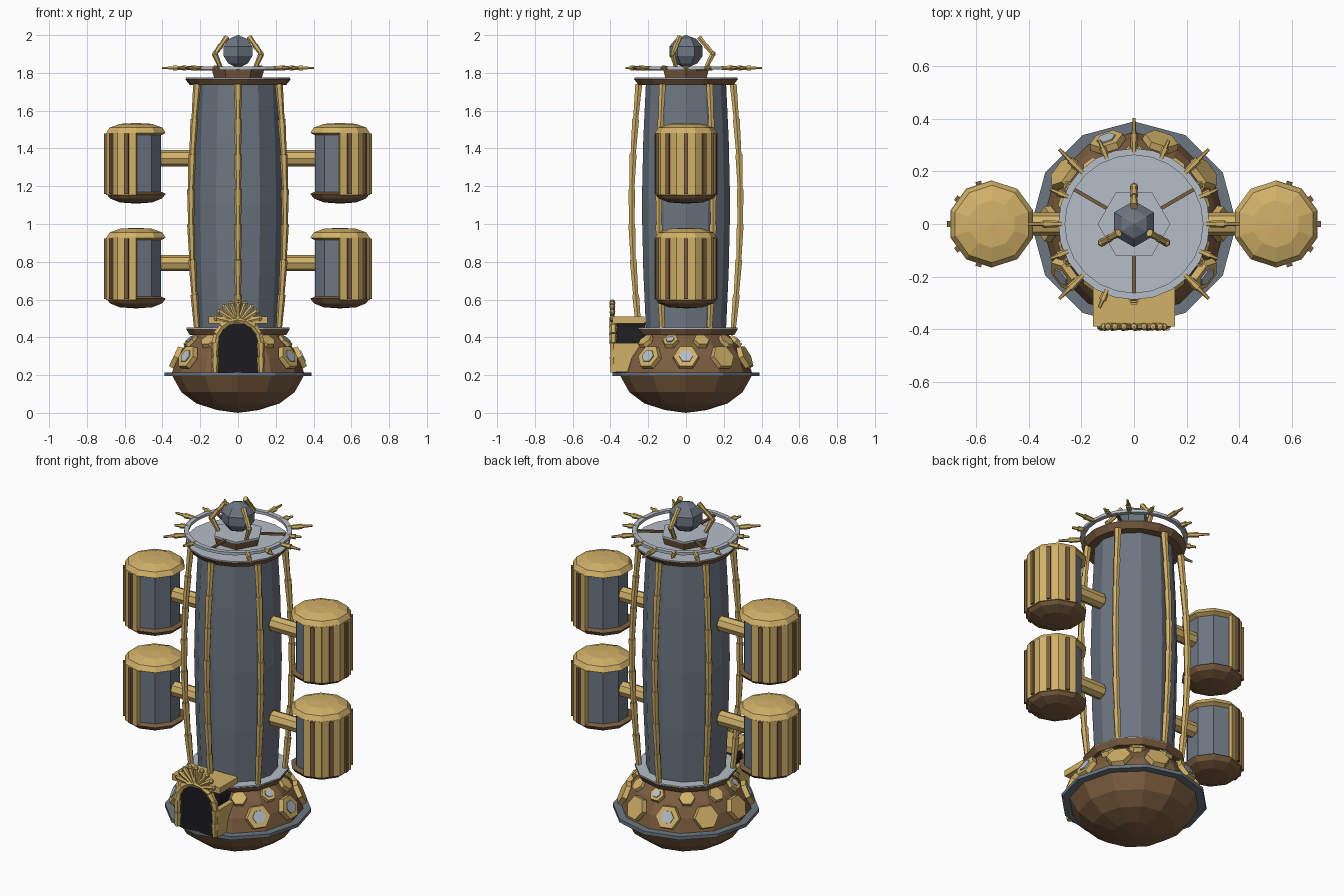
import bpy, bmesh
from math import sin, cos, pi, radians
from mathutils import Matrix, Vector

if "Cube" in bpy.data.objects:
    bpy.data.objects.remove(bpy.data.objects["Cube"])


def material(name, rgb):
    m = bpy.data.materials.new(name)
    m.diffuse_color = (*rgb, 1)
    m.use_nodes = True
    m.node_tree.nodes["Principled BSDF"].inputs["Base Color"].default_value = m.diffuse_color
    return m


GOLD = material("gold", (0.64, 0.44, 0.14))
BROWN = material("brown", (0.20, 0.11, 0.05))
SLATE = material("slate", (0.15, 0.18, 0.22))
PALE = material("pale_grey", (0.46, 0.51, 0.57))
DARK = material("dark", (0.012, 0.012, 0.014))
T, I = Matrix.Translation, Matrix.Identity(4)


def R(deg, axis='Z'):
    return Matrix.Rotation(radians(deg), 4, axis)


def polar(r, deg, z):
    return (r * cos(radians(deg)), r * sin(radians(deg)), z)


def lathe(bm, prof, n=12, mat=I, phase=0, closed=False):
    """Revolve (radius, z) points into an n-sided solid."""
    rings = [[bm.verts.new(mat @ Vector(polar(r, phase + 360 * i / n, z)))
              for i in range(n if r > 0 else 1)] for r, z in prof]
    pairs = list(zip(rings, rings[1:])) + ([(rings[-1], rings[0])] if closed else [])
    for a, b in pairs:
        for i in range(n):
            j = (i + 1) % n
            f = [a[i % len(a)], a[j % len(a)], b[j % len(b)], b[i % len(b)]]
            bm.faces.new(list(dict.fromkeys(f)))
    if not closed:
        for cap in (rings[0], rings[-1]):
            if len(cap) > 2:
                bm.faces.new(cap)


def rod(bm, a, b, r, n=6, r2=None):
    a, b = Vector(a), Vector(b)
    d = b - a
    m = T(a) @ d.to_track_quat('Z', 'Y').to_matrix().to_4x4()
    lathe(bm, [(r, 0), (r if r2 is None else r2, d.length)], n, m)


def bamboo(bm, pts, r):
    """Jointed cane: each segment flares at its upper end."""
    for a, b in zip(pts, pts[1:]):
        rod(bm, a, b, r * 0.82, 6, r * 1.1)


def box(bm, size, mat):
    bmesh.ops.create_cube(bm, size=1, matrix=mat @ Matrix.Diagonal((*size, 1)))


def ball(bm, p, r):
    bmesh.ops.create_uvsphere(bm, u_segments=6, v_segments=4, radius=r, matrix=T(p))


def part(name, colour, build):
    bm = bmesh.new()
    build(bm)
    bmesh.ops.recalc_face_normals(bm, faces=bm.faces)
    me = bpy.data.meshes.new(name)
    bm.to_mesh(me)
    bm.free()
    me.materials.append(colour)
    bpy.context.collection.objects.link(bpy.data.objects.new(name, me))


def turned(name, colour, prof, n=12, **kw):
    part(name, colour, lambda bm: lathe(bm, prof, n, **kw))


# Base and tower
turned("base_bowl", BROWN, [(0, 0), (0.11, 0.015), (0.22, 0.05), (0.30, 0.11), (0.35, 0.20)])
turned("base_rim", SLATE, [(0.39, 0.195), (0.39, 0.215)])
turned("base_dome", BROWN, [(0.35, 0.21), (0.325, 0.29), (0.28, 0.36), (0.22, 0.42)])
turned("lower_collar", BROWN, [(0.255, 0.412), (0.275, 0.445)])
turned("lower_collar_top", PALE, [(0.272, 0.445), (0.272, 0.452)])
turned("tower_core", SLATE, [(0.212, 0.44), (0.226, 0.75), (0.234, 1.1), (0.226, 1.45), (0.212, 1.75)])
turned("upper_collar", BROWN, [(0.255, 1.735), (0.28, 1.768)], 18)
turned("upper_collar_top", PALE, [(0.276, 1.768), (0.276, 1.775)], 18)


# Six bowed canes around the tower
def canes(bm):
    for k in range(6):
        pts = [polar(0.25 + 0.038 * sin(pi * i / 7), 30 + 60 * k, 0.44 + 1.3 * i / 7) for i in range(8)]
        bamboo(bm, pts, 0.019)


part("tower_canes", GOLD, canes)


# Hexagonal plates, two rows, gap left at the door
def plate(bm, a, r, z, tilt, size, lift):
    lathe(bm, [(size, -0.015), (size * 0.94, lift)], 6,
          R(a) @ T((r, 0, z)) @ R(tilt, 'Y'), 90)


def gold_plates(bm):
    for k in range(10):
        if k not in (7, 8):
            plate(bm, 36 * k, 0.33, 0.295, 65, 0.07, 0.012)
        if k != 7:
            plate(bm, 36 * k + 18, 0.262, 0.38, 42, 0.045, 0.012)


def plate_windows(bm):
    for k in (0, 3, 6, 9):
        plate(bm, 36 * k, 0.33, 0.295, 65, 0.039, 0.018)
    for k in (2, 5, 9):
        plate(bm, 36 * k + 18, 0.262, 0.38, 42, 0.025, 0.018)


part("dome_plates", GOLD, gold_plates)
part("dome_plate_windows", PALE, plate_windows)


# Doorway
def door_void(bm):
    outline = [(-0.108, 0.21), (0.108, 0.21)] + \
              [(0.108 * cos(pi * i / 10), 0.37 + 0.108 * sin(pi * i / 10)) for i in range(11)]
    f = bm.faces.new([bm.verts.new((x, -0.385, z)) for x, z in outline])
    ext = bmesh.ops.extrude_face_region(bm, geom=[f])
    bmesh.ops.translate(bm, vec=(0, 0.17, 0), verts=[v for v in ext['geom'] if isinstance(v, bmesh.types.BMVert)])
    bm.faces.new([v for v in bm.verts if v.co.y < -0.38]) if not f.is_valid else None


def door_frame(bm):
    box(bm, (0.31, 0.17, 0.035), T((0, -0.305, 0.492)))
    for s in (-1, 1):
        box(bm, (0.03, 0.15, 0.155), T((s * 0.125, -0.315, 0.293)))
        bamboo(bm, [(s * 0.122, -0.385, z) for z in (0.215, 0.295, 0.37)], 0.02)
    bamboo(bm, [(0.122 * cos(pi * i / 8), -0.385, 0.37 + 0.122 * sin(pi * i / 8)) for i in range(9)], 0.02)


def door_fan(bm):
    for i in range(9):
        t = radians(14 + 19 * i)
        tip = (0.118 * cos(t), -0.39, 0.475 + 0.11 * sin(t))
        rod(bm, (0, -0.39, 0.475), tip, 0.009, 6, 0.014)
        ball(bm, tip, 0.016)


part("doorway", DARK, door_void)
part("door_frame", GOLD, door_frame)
part("door_fan", GOLD, door_fan)

# Four side pods (ten-sided, outward half wrapped in slats)
for side, spin in (("right", 0), ("left", 180)):
    for level, z in (("lower", 0.775), ("upper", 1.33)):
        M = R(spin) @ T((0.54, 0, z))
        tag = f"{side}_{level}_pod_"
        turned(tag + "core", SLATE, [(0.14, -0.19), (0.14, 0.15)], 10, mat=M, phase=18)
        turned(tag + "cap", GOLD, [(0.13, 0.135), (0.165, 0.152), (0.147, 0.18), (0.09, 0.2), (0, 0.205)],
               10, mat=M, phase=18)
        turned(tag + "bottom", BROWN, [(0, -0.222), (0.09, -0.216), (0.145, -0.195), (0.165, -0.17),
               (0.13, -0.155)], 10, mat=M, phase=18)

        def slats(bm):
            for k in range(-2, 3):
                box(bm, (0.02, 0.102, 0.33), M @ R(36 * k) @ T((0.148, 0, -0.012)))

        def ribs(bm):
            for k in range(-2, 3):
                box(bm, (0.02, 0.022, 0.32), M @ R(36 * k) @ T((0.160, 0, -0.012)))

        def arm(bm):
            rod(bm, M @ Vector((-0.31, 0, 0.018)), M @ Vector((-0.13, 0, 0.018)), 0.043, 8)

        def pin(bm):
            rod(bm, M @ Vector((-0.35, 0, 0.018)), M @ Vector((-0.30, 0, 0.018)), 0.018, 6)

        part(tag + "slats", GOLD, slats)
        part(tag + "ribs", BROWN, ribs)
        part(tag + "arm", GOLD, arm)
        part(tag + "arm_pin", BROWN, pin)

# Crown: drum, halo ring with spokes and spikes
turned("crown_drum", BROWN, [(0.125, 1.77), (0.138, 1.815)], 6)
turned("crown_drum_top", PALE, [(0.138, 1.815), (0.138, 1.825)], 6)
turned("halo_ring", PALE, [(0.262, 1.818), (0.288, 1.818), (0.288, 1.834), (0.262, 1.834)], 24, closed=True)


def spokes(bm):
    for a in (30, 150, 270):
        box(bm, (0.15, 0.014, 0.012), R(a) @ T((0.195, 0, 1.818)))


def spikes(bm):
    for k in range(16):
        if k in (12, 13):
            continue
        a, end = 22.5 * k, (0.402 if k % 2 == 0 else 0.345)
        mid = 0.275 + (end - 0.275) * 0.55
        rod(bm, polar(0.27, a, 1.826), polar(mid, a, 1.826), 0.011, 6, 0.015)
        rod(bm, polar(mid, a, 1.826), polar(end, a, 1.826), 0.009, 6, 0.006)


part("halo_spokes", BROWN, spokes)
part("halo_spikes", GOLD, spikes)

# Orb held by three bent claws
turned("crown_orb", SLATE, [(0, 1.825), (0.06, 1.85), (0.088, 1.89), (0.088, 1.94), (0.055, 1.98), (0, 2.0)],
       6, mat=R(30))


def claws(bm):
    for a in (90, 210, 330):
        pts = [polar(r, a, z) for r, z in ((0.105, 1.825), (0.142, 1.9), (0.105, 1.945), (0.068, 1.99))]
        bamboo(bm, pts, 0.014)
        ball(bm, pts[1], 0.016)


part("orb_claws", GOLD, claws)
